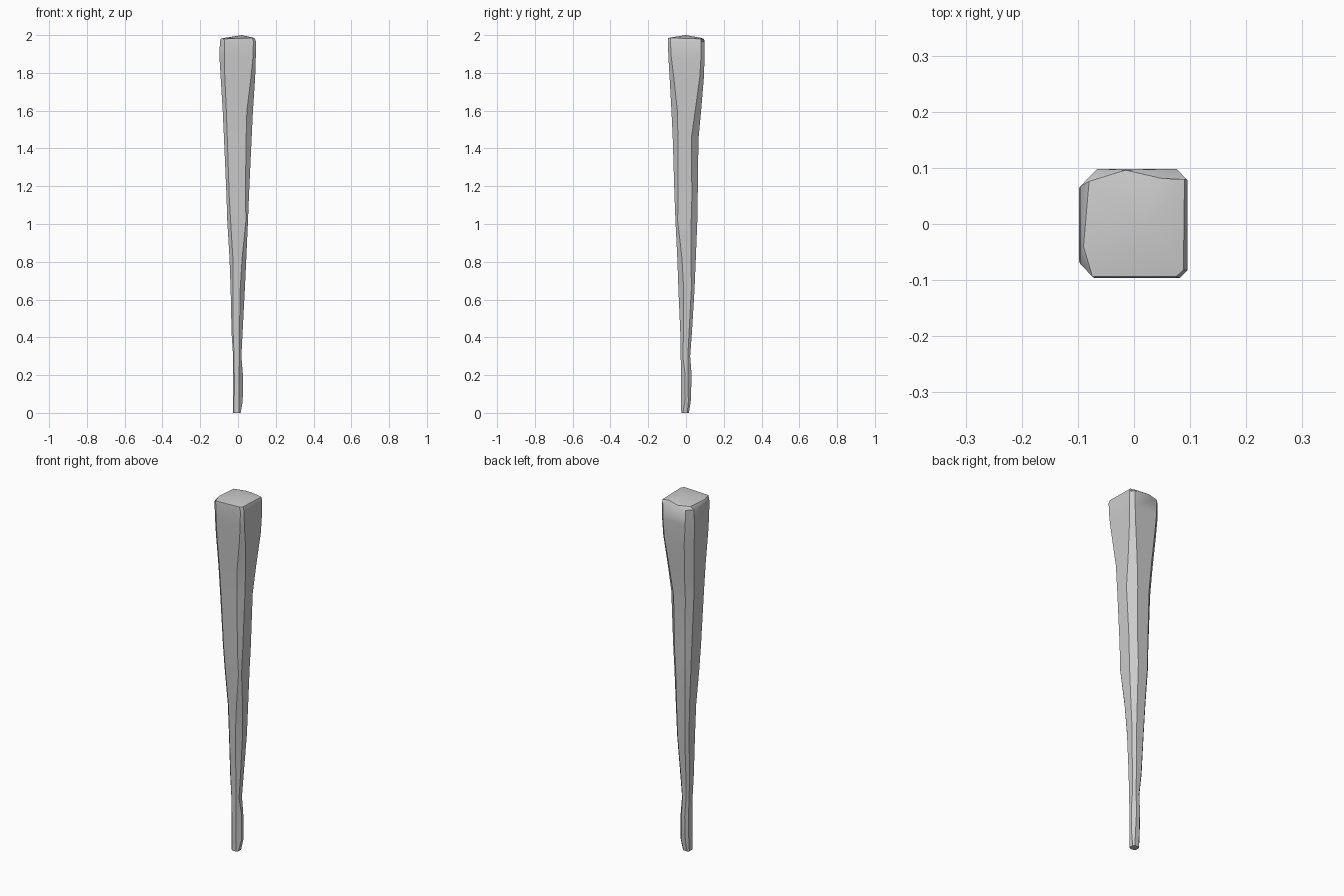
import bpy, bmesh

# Cross-sections: z, left, right, front, back, corner cuts (front-right, back-right, back-left, front-left)
SECTIONS = [
    (0.00, -0.026, 0.014, -0.025, 0.015, .20, .20, .20, .15),
    (0.06, -0.026, 0.025, -0.026, 0.025, .40, .25, .25, .12),
    (0.20, -0.026, 0.026, -0.027, 0.030, .40, .35, .25, .12),
    (0.30, -0.026, 0.018, -0.028, 0.022, .22, .25, .25, .12),
    (0.42, -0.034, 0.024, -0.030, 0.031, .28, .25, .22, .15),
    (0.65, -0.039, 0.036, -0.040, 0.045, .33, .20, .20, .18),
    (0.82, -0.045, 0.044, -0.046, 0.052, .25, .25, .18, .20),
    (1.02, -0.057, 0.053, -0.056, 0.060, .10, .28, .18, .16),
    (1.15, -0.061, 0.058, -0.061, 0.062, .16, .25, .20, .12),
    (1.45, -0.074, 0.072, -0.070, 0.066, .20, .28, .22, .12),
    (1.60, -0.081, 0.079, -0.077, 0.080, .20, .20, .22, .12),
    (1.78, -0.092, 0.091, -0.087, 0.095, .12, .12, .20, .12),
    (1.88, -0.098, 0.094, -0.093, 0.098, .08, .10, .18, .14),
    (1.965, -0.096, 0.095, -0.096, 0.098, .07, .10, .16, .13),
]
# Uneven rim of the top face, same point order as a section
TOP = [(.075, -.094, 1.985), (.088, -.082, 1.985), (.09, .08, 1.98), (.05, .081, 1.985),
       (-.015, .096, 1.98), (-.08, .076, 1.982), (-.09, -.04, 1.982), (-.074, -.094, 1.98)]


def ring(z, l, r, f, b, fr, br, bl, fl):
    w, d = r - l, b - f
    return [(r - fr * w, f, z), (r, f + fr * d, z), (r, b - br * d, z), (r - br * w, b, z),
            (l + bl * w, b, z), (l, b - bl * d, z), (l, f + fl * d, z), (l + fl * w, f, z)]


# Tapered, hand-hewn stake
bm = bmesh.new()
rings = [[bm.verts.new(p) for p in pts] for pts in [ring(*s) for s in SECTIONS] + [TOP]]
for a, b in zip(rings, rings[1:]):
    for i in range(8):
        j = (i + 1) % 8
        bm.faces.new((a[i], a[j], b[j], b[i]))
bm.faces.new(rings[0][::-1])

# Slightly domed top
peak = bm.verts.new((0.02, 0.0, 2.0))
for i in range(8):
    bm.faces.new((rings[-1][i], rings[-1][(i + 1) % 8], peak))
bmesh.ops.recalc_face_normals(bm, faces=bm.faces)

mesh = bpy.data.meshes.new("wooden_stake")
bm.to_mesh(mesh)
bm.free()
stake = bpy.data.objects.new("wooden_stake", mesh)
bpy.context.collection.objects.link(stake)
bpy.context.view_layer.objects.active = stake
stake.select_set(True)
bpy.ops.object.shade_smooth_by_angle(angle=0.7)
